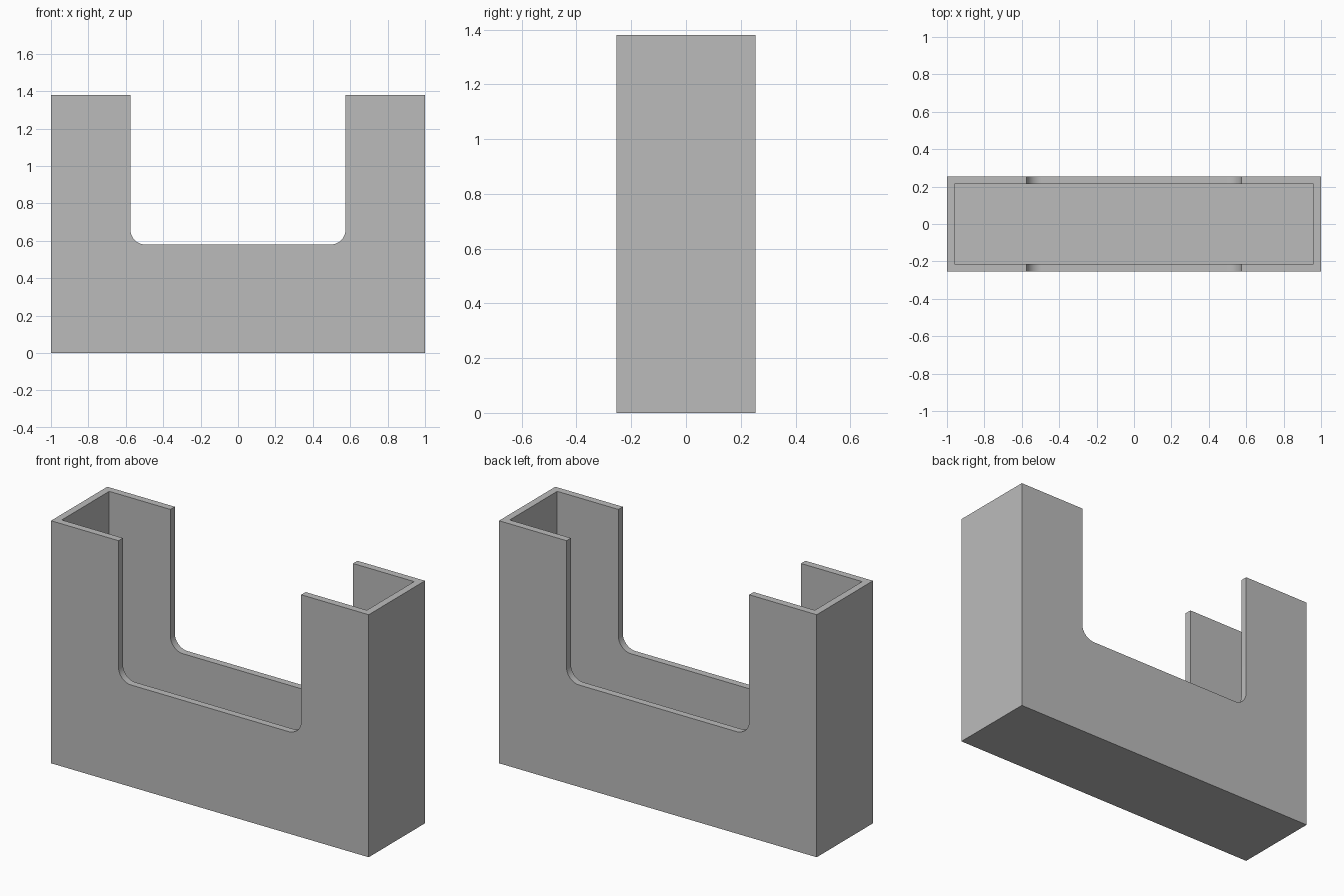
import bpy
import bmesh
from math import cos, sin, pi

W, D, H = 1.0, 0.253, 1.38           # half width, half depth, height
WALL = 0.04
NOTCH_X, NOTCH_Z, RADIUS = 0.575, 0.58, 0.08
STEPS = 12

cube = bpy.data.objects.get("Cube")
if cube:
    bpy.data.objects.remove(cube, do_unlink=True)

grey = bpy.data.materials.new("plain grey")
grey.use_nodes = True
colour = (0.5, 0.5, 0.5, 1)
grey.diffuse_color = colour
grey.node_tree.nodes["Principled BSDF"].inputs["Base Color"].default_value = colour


def prism(name, profile, half_depth):
    """Extrude an (x, z) profile along y, centred on y = 0."""
    bm = bmesh.new()
    face = bm.faces.new([bm.verts.new((x, -half_depth, z)) for x, z in profile])
    out = bmesh.ops.extrude_face_region(bm, geom=[face])
    moved = [v for v in out["geom"] if isinstance(v, bmesh.types.BMVert)]
    bmesh.ops.translate(bm, verts=moved, vec=(0, 2 * half_depth, 0))
    bmesh.ops.recalc_face_normals(bm, faces=bm.faces)
    mesh = bpy.data.meshes.new(name)
    bm.to_mesh(mesh)
    bm.free()
    mesh.materials.append(grey)
    obj = bpy.data.objects.new(name, mesh)
    bpy.context.collection.objects.link(obj)
    return obj


def rectangle(half_width, low, high):
    return [(-half_width, low), (half_width, low), (half_width, high), (-half_width, high)]


def corner(side, start):
    """Quarter circle at a lower corner of the notch."""
    cx, cz = side * (NOTCH_X - RADIUS), NOTCH_Z + RADIUS
    angles = [start + pi / 2 * i / STEPS for i in range(STEPS + 1)]
    return [(cx + RADIUS * cos(a), cz + RADIUS * sin(a)) for a in angles]


# Open box, its cavity, and the round-cornered notch through front and back
holder = prism("open_holder", rectangle(W, 0, H), D)
cavity = prism("cavity_cutter", rectangle(W - WALL, WALL, H + 0.2), D - WALL)
top = H + 0.3
notch = prism("notch_cutter",
              corner(-1, pi) + corner(1, 1.5 * pi) + [(NOTCH_X, top), (-NOTCH_X, top)],
              D + 0.2)

bpy.ops.object.select_all(action="DESELECT")
holder.select_set(True)
bpy.context.view_layer.objects.active = holder
for cutter in (cavity, notch):
    cutter.hide_render = True
    cut = holder.modifiers.new(cutter.name, "BOOLEAN")
    cut.operation = "DIFFERENCE"
    cut.solver = "EXACT"
    cut.object = cutter
    bpy.ops.object.modifier_apply(modifier=cut.name)
    bpy.data.objects.remove(cutter, do_unlink=True)

# Smooth the rounded corners, keep the box edges crisp
bpy.ops.object.shade_smooth_by_angle(angle=pi / 6)
